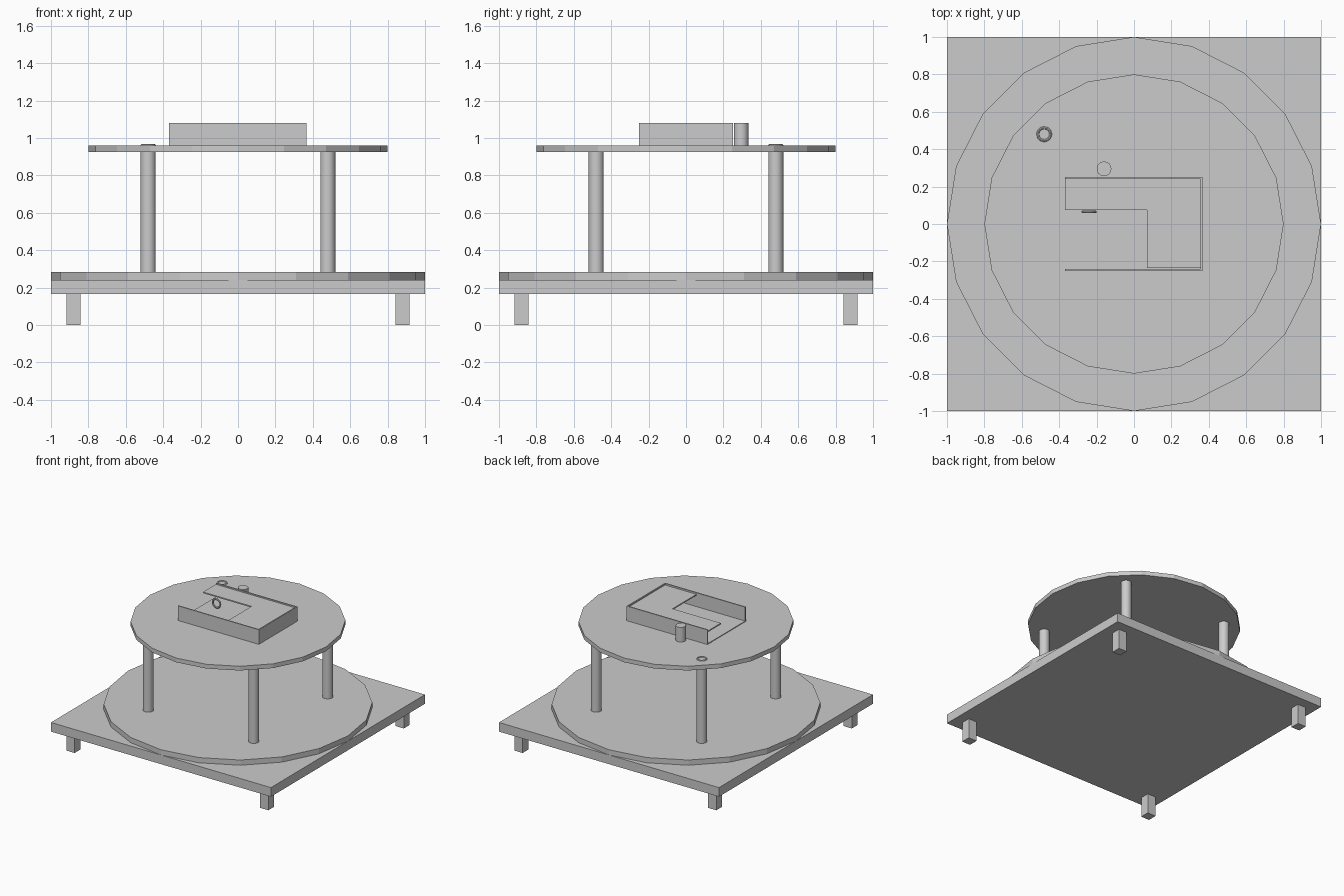
import bpy
import math

cube = bpy.data.objects.get("Cube")
if cube:
    bpy.data.objects.remove(cube, do_unlink=True)

grey = bpy.data.materials.new("plain_grey")
grey.use_nodes = True
GREY = (0.6, 0.6, 0.6, 1)
grey.diffuse_color = GREY
grey.node_tree.nodes["Principled BSDF"].inputs["Base Color"].default_value = GREY


def finish(name, smooth=False):
    ob = bpy.context.object
    ob.name = name
    ob.data.materials.append(grey)
    if smooth:
        bpy.ops.object.shade_smooth_by_angle(angle=math.radians(40))
    return ob


def box(name, x0, x1, y0, y1, z0, z1):
    bpy.ops.mesh.primitive_cube_add(
        size=1, location=((x0 + x1) / 2, (y0 + y1) / 2, (z0 + z1) / 2))
    bpy.context.object.scale = (x1 - x0, y1 - y0, z1 - z0)
    bpy.ops.object.transform_apply(location=False, rotation=False, scale=True)
    return finish(name)


def cylinder(name, x, y, radius, z0, z1, sides, smooth=False):
    bpy.ops.mesh.primitive_cylinder_add(
        vertices=sides, radius=radius, depth=z1 - z0, location=(x, y, (z0 + z1) / 2))
    return finish(name, smooth)


def ring(name, location, rotation=(0, 0, 0)):
    bpy.ops.mesh.primitive_torus_add(
        major_radius=0.034, minor_radius=0.007, major_segments=24,
        minor_segments=8, location=location, rotation=rotation)
    return finish(name, True)


# Square base and the two round decks
BASE, LOW, UNDER, DECK, TOP = 0.165, 0.24, 0.925, 0.96, 1.08
box("base_slab", -1, 1, -1, 1, BASE, LOW)
cylinder("lower_deck", 0, 0, 1, LOW, 0.283, 20)
cylinder("upper_deck", 0, 0, 0.8, UNDER, DECK, 20)

# Feet and posts at the four corners
for sx, side in ((1, "left"), (-1, "right")):
    for sy, end in ((-1, "front"), (1, "back")):
        x, y = sx * 0.88, sy * 0.88
        h = 0.038
        box(f"foot_{end}_{side}", x - h, x + h, y - h, y + h, 0, BASE)
        cylinder(f"post_{end}_{side}", sx * 0.48, sy * 0.48, 0.04,
                 0.283, UNDER, 24, True)

# Cabin: thin floor and walls, open on its right side
X0, X1, Y = -0.37, 0.365, 0.25
box("cabin_floor", X0, X1, -Y, Y, DECK, DECK + 0.006)
box("cabin_front_wall", X0, X1, -Y, -Y + 0.01, DECK, TOP)
box("cabin_back_wall", X0, X1, Y - 0.01, Y, DECK, TOP)
box("cabin_left_wall", X1 - 0.01, X1, -Y, Y, DECK, TOP)

# L-shaped roof
box("roof_back", X0, X1, 0.075, Y - 0.01, TOP - 0.02, TOP - 0.01)
box("roof_left", 0.07, X1, -0.235, 0.075, TOP - 0.02, TOP - 0.01)

# Small fittings on the upper deck
cylinder("chimney", -0.16, 0.295, 0.039, DECK, TOP, 24, True)
ring("deck_ring", (-0.48, 0.48, DECK))
ring("hanging_ring", (-0.24, 0.065, 1.015), (math.pi / 2, 0, 0))
